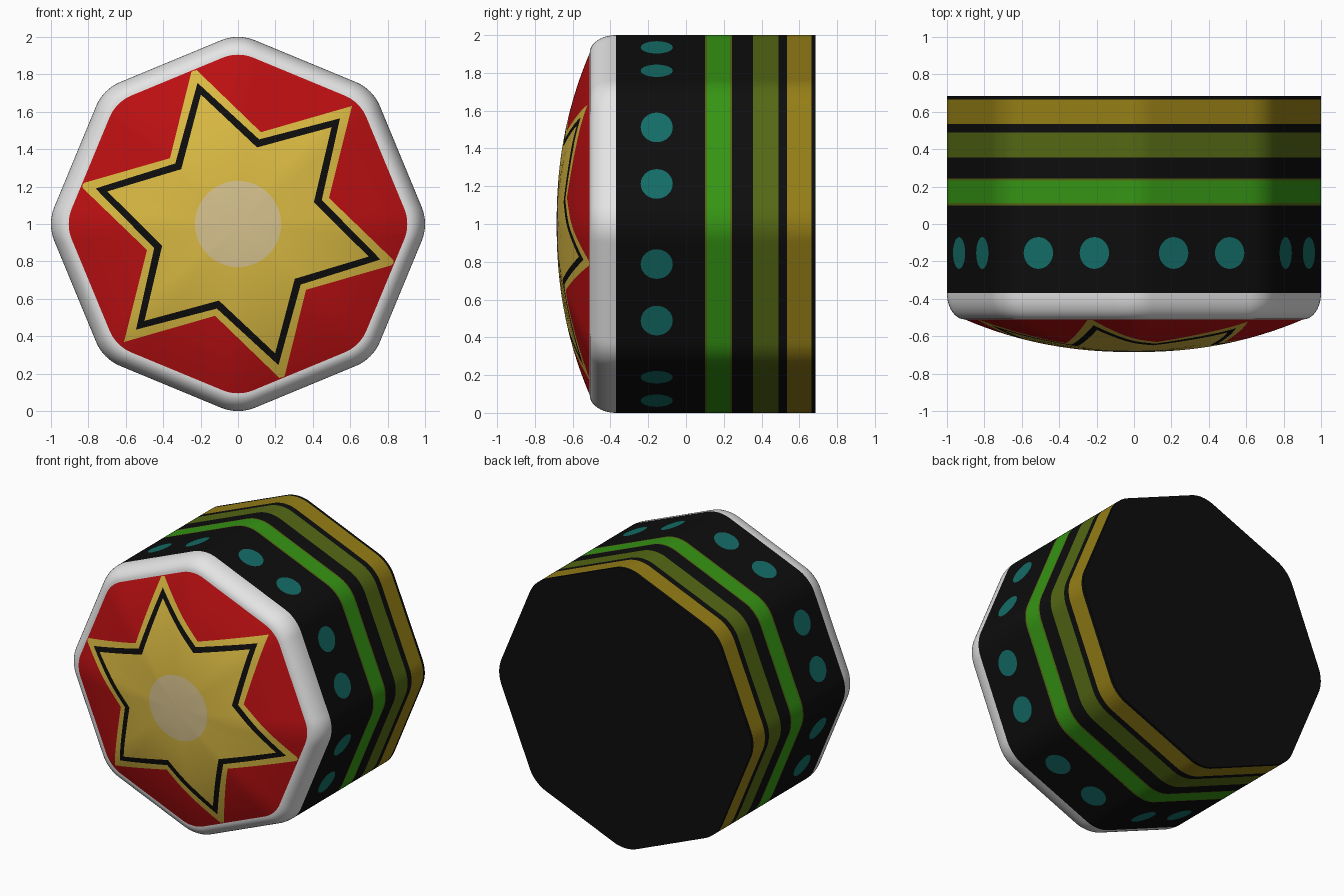
import bpy
import math
from mathutils import Vector, Matrix

if "Cube" in bpy.data.objects:
    bpy.data.objects.remove(bpy.data.objects["Cube"], do_unlink=True)

COLOURS = {
    "black": (0.004, 0.004, 0.004),
    "white": (0.78, 0.78, 0.78),
    "red": (0.5, 0.005, 0.006),
    "yellow": (0.7, 0.49, 0.055),
    "tan": (0.68, 0.54, 0.27),
    "teal": (0.007, 0.15, 0.135),
    "green": (0.036, 0.3, 0.007),
    "olive": (0.09, 0.14, 0.007),
    "gold": (0.3, 0.21, 0.008),
}
MATS = {}
for key, rgb in COLOURS.items():
    m = bpy.data.materials.new(key)
    m.use_nodes = True
    m.diffuse_color = (*rgb, 1)
    bsdf = m.node_tree.nodes["Principled BSDF"]
    bsdf.inputs["Base Color"].default_value = (*rgb, 1)
    bsdf.inputs["Roughness"].default_value = 0.7
    MATS[key] = m

SEGMENTS = 360
CORNER = 0.24                      # rounding of the octagon corners
HALF = math.pi / 8
CENTRE = 1 - CORNER
APOTHEM = CENTRE * math.cos(HALF) + CORNER
TANGENT = math.atan2(CORNER * math.sin(HALF), CENTRE + CORNER * math.cos(HALF))
RIM = 0.905                        # scale of the front face inside the rim


def octagon(a):
    """Radius of the rounded octagon at angle a."""
    d = abs((a + HALF) % (2 * HALF) - HALF)
    if d < TANGENT:
        return CENTRE * math.cos(d) + math.sqrt(CORNER ** 2 - (CENTRE * math.sin(d)) ** 2)
    return APOTHEM / math.cos(HALF - d)


def star(a, tip, notch):
    """Radius of a six-pointed star at angle a."""
    sixth = math.pi / 6
    f = abs((a - math.radians(46) + sixth) % (2 * sixth) - sixth)
    r = tip * notch * 0.5 / (tip * math.sin(f) + notch * math.sin(sixth - f))
    return min(r, octagon(a) * RIM * 0.995)


def dome_y(a, r):
    return -0.685 + 0.175 * (r / (octagon(a) * RIM)) ** 2.2


def build(name, verts, faces, face_mats):
    mesh = bpy.data.meshes.new(name)
    mesh.from_pydata(verts, [], faces)
    names = list(dict.fromkeys(face_mats))
    for n in names:
        mesh.materials.append(MATS[n])
    for poly, n in zip(mesh.polygons, face_mats):
        poly.material_index = names.index(n)
    mesh.update()
    ob = bpy.data.objects.new(name, mesh)
    bpy.context.collection.objects.link(ob)
    bpy.ops.object.select_all(action="DESELECT")
    ob.select_set(True)
    bpy.context.view_layer.objects.active = ob
    bpy.ops.object.shade_smooth_by_angle(angle=math.radians(35))
    return ob


def loft(name, rings, band_mats, cap_first=None, cap_last=None):
    """Skin rings, ordered front to back; each maps an angle to (radius, y)."""
    verts, faces, mats = [], [], []
    for ring in rings:
        for i in range(SEGMENTS):
            a = math.tau * i / SEGMENTS
            r, y = ring(a)
            verts.append((r * math.cos(a), y, 1 + r * math.sin(a)))
    for k, mat in enumerate(band_mats):
        for i in range(SEGMENTS):
            j = (i + 1) % SEGMENTS
            p, q = k * SEGMENTS, (k + 1) * SEGMENTS
            faces.append((p + i, p + j, q + j, q + i))
            mats.append(mat)
    if cap_first:
        faces.append(tuple(range(SEGMENTS)))
        mats.append(cap_first)
    if cap_last:
        start = (len(rings) - 1) * SEGMENTS
        faces.append(tuple(reversed(range(start, start + SEGMENTS))))
        mats.append(cap_last)
    # Turn the winding so that the faces point outward
    return build(name, verts, [f[::-1] for f in faces], mats)


def section(scale, y):
    return lambda a: (octagon(a) * scale, y)


# Domed front with the star and the centre disc as cut faces
borders = [
    ("tan", lambda a: 0.015, 1),
    ("tan", lambda a: 0.23, 3),
    ("yellow", lambda a: star(a, 0.72, 0.422), 5),
    ("black", lambda a: star(a, 0.785, 0.466), 1),
    ("yellow", lambda a: star(a, 0.877, 0.506), 2),
    ("red", lambda a: octagon(a) * RIM, 5),
]


def between(inner, outer, t):
    def ring(a):
        r = inner(a) + (outer(a) - inner(a)) * t
        return r, dome_y(a, r)
    return ring


rings = [between(borders[0][1], borders[0][1], 0)]
bands = []
for (_, inner, _), (mat, outer, steps) in zip(borders, borders[1:]):
    for s in range(1, steps + 1):
        rings.append(between(inner, outer, s / steps))
        bands.append(mat)
loft("front_dome", rings, bands, cap_first="tan")

# Rounded white rim
steps = 10
rim = [section(RIM + (1 - RIM) * math.sin(t), -0.37 - 0.14 * math.cos(t))
       for t in (math.pi / 2 * s / steps for s in range(steps + 1))]
loft("front_rim", rim, ["white"] * steps)

# Striped body with a flat back
stripes = [("black", 0.10), ("olive", 0.112), ("green", 0.232), ("olive", 0.243),
           ("black", 0.355), ("olive", 0.49), ("black", 0.535), ("gold", 0.665),
           ("black", 0.685)]
loft("body", [section(1, -0.37)] + [section(1, y) for _, y in stripes],
     [mat for mat, _ in stripes], cap_last="black")

# Two round dots on each side of the body
verts, faces = [], []
SIDES = 32
for k in range(8):
    turn = Matrix.Rotation(-(2 * k + 1) * HALF, 3, "Y")
    for offset in (-0.162, 0.162):
        first = len(verts)
        for i in range(SIDES):
            b = math.tau * i / SIDES
            p = turn @ Vector((APOTHEM + 0.003, -0.155 + 0.085 * math.cos(b),
                               offset + 0.085 * math.sin(b)))
            verts.append(p + Vector((0, 0, 1)))
        faces.append(tuple(range(first, first + SIDES)))
build("side_dots", verts, faces, ["teal"] * len(faces))
